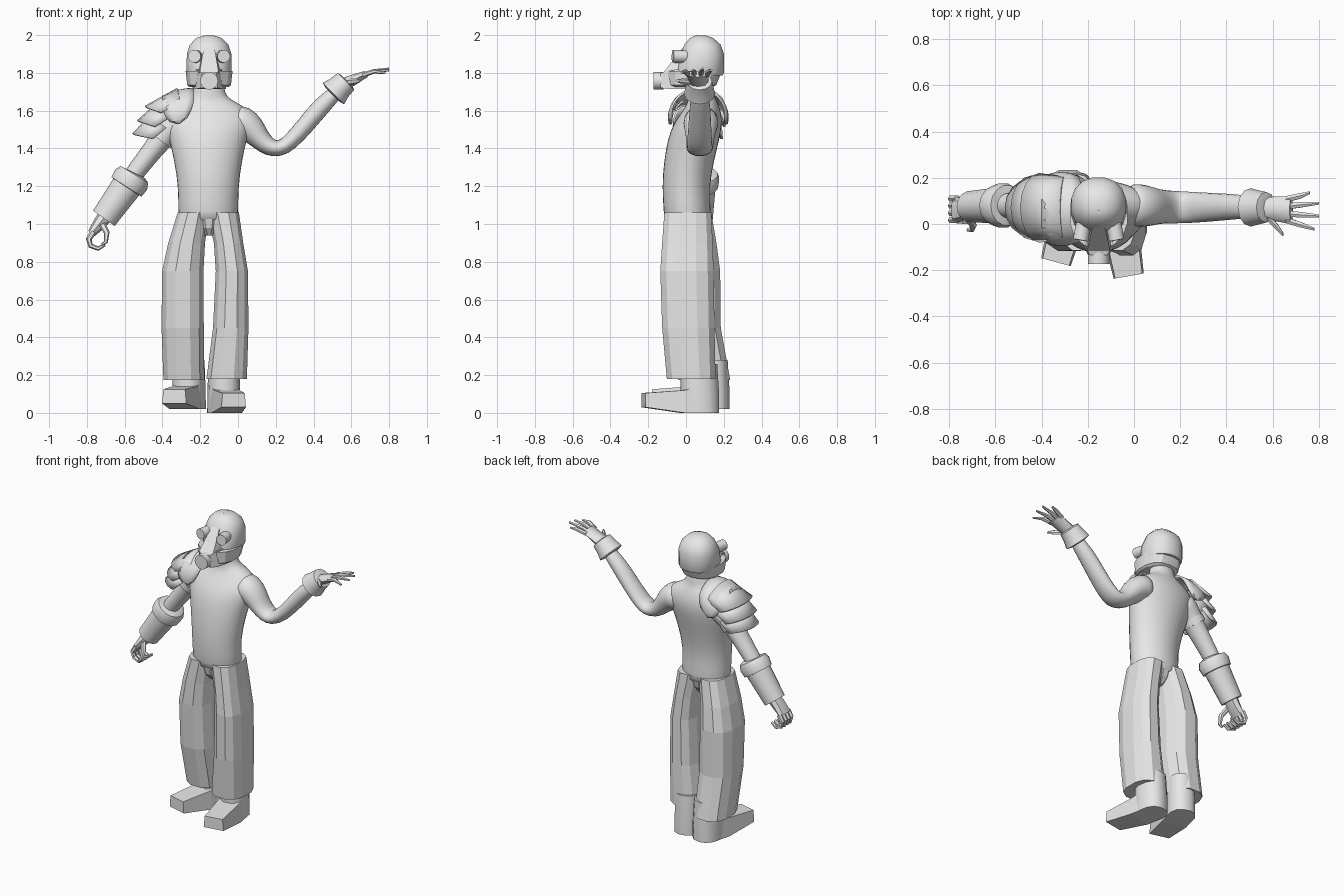
import bpy, bmesh, math
from mathutils import Vector, Matrix

grey = bpy.data.materials.new("plain grey")
grey.diffuse_color = (0.8, 0.8, 0.8, 1)


def finish(name, bm, smooth=40, subsurf=0, thick=0):
    bmesh.ops.recalc_face_normals(bm, faces=bm.faces[:])
    me = bpy.data.meshes.new(name)
    bm.to_mesh(me)
    bm.free()
    me.materials.append(grey)
    ob = bpy.data.objects.new(name, me)
    bpy.context.collection.objects.link(ob)
    if thick:
        m = ob.modifiers.new("thickness", 'SOLIDIFY')
        m.thickness = thick
        m.offset = 0
    if subsurf:
        ob.modifiers.new("smooth", 'SUBSURF').levels = subsurf
        ob.modifiers["smooth"].render_levels = subsurf
    if smooth:
        bpy.ops.object.select_all(action='DESELECT')
        ob.select_set(True)
        bpy.context.view_layer.objects.active = ob
        bpy.ops.object.shade_smooth_by_angle(angle=math.radians(smooth))
    return ob


def skin(bm, rings, closed=True, caps=True):
    vs = [[bm.verts.new(p) for p in r] for r in rings]
    n = len(rings[0])
    for a, b in zip(vs, vs[1:]):
        for i in range(n if closed else n - 1):
            j = (i + 1) % n
            bm.faces.new((a[i], a[j], b[j], b[i]))
    if caps:
        bm.faces.new(vs[0])
        bm.faces.new(vs[-1])


def power(v, e):
    return math.copysign(abs(v) ** e, v)


def loft(name, rows, n=16, e=1.0, **kw):
    """Stack of level sections: (z, x0, x1, y0, y1)."""
    bm = bmesh.new()
    rings = []
    for z, x0, x1, y0, y1 in rows:
        ring = []
        for i in range(n):
            a = math.tau * (i + 0.5) / n
            ring.append(((x0 + x1) / 2 + (x1 - x0) / 2 * power(math.cos(a), e),
                         (y0 + y1) / 2 + (y1 - y0) / 2 * power(math.sin(a), e), z))
        rings.append(ring)
    skin(bm, rings)
    return finish(name, bm, **kw)


def tube(name, pts, n=10, **kw):
    """Limb along x/z: points are (x, y, z, radius, radius in y)."""
    bm = bmesh.new()
    rings = []
    for k, (x, y, z, r, ry) in enumerate(pts):
        p, q = pts[max(k - 1, 0)], pts[min(k + 1, len(pts) - 1)]
        t = Vector((q[0] - p[0], 0, q[2] - p[2])).normalized()
        side = Vector((-t.z, 0, t.x))
        rings.append([Vector((x, y, z)) + side * r * math.cos(a) + Vector((0, ry * math.sin(a), 0))
                      for a in (math.tau * i / n for i in range(n))])
    skin(bm, rings)
    return finish(name, bm, **kw)


def disc(name, a, b, r, n=14):
    a, b = Vector(a), Vector(b)
    bm = bmesh.new()
    bmesh.ops.create_cone(bm, cap_ends=True, segments=n, radius1=r, radius2=r, depth=(b - a).length)
    rot = (b - a).to_track_quat('Z', 'Y').to_matrix().to_4x4()
    bm.transform(Matrix.Translation((a + b) / 2) @ rot)
    return finish(name, bm)


# bare torso and neck
loft("torso", [
    (1.00, -.315, .0, -.115, .135), (1.05, -.32, .005, -.12, .135), (1.20, -.32, .005, -.13, .125),
    (1.33, -.34, .025, -.12, .15), (1.45, -.37, .05, -.10, .18), (1.53, -.39, .08, -.07, .195),
    (1.585, -.385, .075, -.03, .19), (1.63, -.33, .025, .0, .175), (1.66, -.265, -.04, .01, .16),
    (1.69, -.235, -.07, .01, .148), (1.78, -.23, -.075, .01, .145)], subsurf=1, smooth=60)

# trousers
loft("right_trouser_leg", [
    (.175, -.398, -.175, -.045, .238), (.45, -.408, -.178, -.10, .188), (.75, -.405, -.18, -.12, .185),
    (.90, -.372, -.172, -.12, .165), (1.06, -.322, -.15, -.118, .137)], n=12, e=.8, smooth=0)
loft("left_trouser_leg", [
    (.18, -.17, .05, -.105, .16), (.45, -.135, .058, -.13, .155), (.75, -.12, .055, -.14, .15),
    (.90, -.13, .03, -.13, .145), (1.06, -.165, .007, -.118, .137)], n=12, e=.8, smooth=0)
loft("crotch", [(.94, -.185, -.12, -.07, .08), (.98, -.22, -.09, -.1, .11),
                (1.06, -.25, -.06, -.118, .134)], n=12, smooth=0)

# boots: round shaft and wedge toe, turned outwards
for name, x, y, z, turn in (("right_boot", -.26, .125, .02, -15), ("left_boot", -.075, .07, 0, 10)):
    shaft = loft(name + "_shaft", [(0, -.085, .085, -.09, .105), (.1, -.085, .085, -.1, .105),
                                   (.26, -.08, .08, -.1, .095)], n=12, e=.85)
    bm = bmesh.new()
    skin(bm, [[(-w, v, lo), (w, v, lo), (w * k, v, hi), (-w * k, v, hi)] for v, w, lo, hi, k in
              ((.03, .08, 0, .15, .9), (-.09, .082, .0, .12, .85), (-.3, .066, .03, .105, .9))])
    toe = finish(name + "_toe", bm, smooth=0)
    for ob in (shaft, toe):
        ob.matrix_world = Matrix.Translation((x, y, z)) @ Matrix.Rotation(math.radians(turn), 4, 'Z')

# raised left arm with cuff and open hand
tube("left_arm", [
    (-.04, .08, 1.55, .09, .10), (.03, .08, 1.54, .095, .10), (.075, .077, 1.50, .08, .09),
    (.115, .075, 1.45, .06, .078), (.165, .073, 1.405, .053, .075), (.22, .072, 1.395, .046, .073),
    (.275, .072, 1.43, .047, .07), (.36, .073, 1.525, .05, .064), (.44, .075, 1.625, .054, .058),
    (.56, .072, 1.735, .036, .045)], subsurf=1, smooth=60)
tube("left_cuff", [(.50, .072, 1.685, .05, .06), (.505, .072, 1.69, .08, .083), (.535, .072, 1.72, .068, .075),
                   (.572, .072, 1.755, .062, .066), (.576, .072, 1.759, .04, .045)], n=12)
tube("left_palm", [(.54, .07, 1.73, .034, .04), (.60, .066, 1.758, .03, .052),
                   (.68, .06, 1.795, .018, .06)], n=8)
for i, (y0, x1, y1, z1) in enumerate(((.108, .76, .135, 1.815), (.076, .8, .09, 1.822),
                                     (.045, .8, .035, 1.815), (.016, .78, -.022, 1.80))):
    tube(f"left_finger_{i + 1}", [(.66, y0, 1.788, .013, .015), (.72, (y0 + y1) / 2, 1.808, .012, .014),
                                  (x1, y1, z1, .006, .007)], n=6)
tube("left_thumb", [(.58, .03, 1.75, .018, .022), (.62, -.015, 1.755, .016, .018),
                    (.645, -.045, 1.758, .008, .01)], n=6)

# lowered right arm with gauntlet and curled hand
tube("right_arm", [(-.27, .08, 1.56, .09, .10), (-.34, .08, 1.53, .085, .095), (-.41, .08, 1.445, .062, .07),
                   (-.50, .08, 1.33, .055, .06), (-.57, .08, 1.24, .052, .055),
                   (-.71, .075, 1.03, .04, .045)], subsurf=1, smooth=60)
tube("right_arm_strap", [(-.385, .08, 1.478, .07, .08), (-.412, .08, 1.443, .068, .078)], n=14)
tube("right_gauntlet_ring", [(-.545, .08, 1.268, .06, .065), (-.548, .08, 1.262, .085, .088),
                             (-.565, .08, 1.236, .1, .098), (-.59, .08, 1.197, .095, .09),
                             (-.592, .08, 1.194, .06, .065)], n=14)
tube("right_gauntlet", [(-.575, .08, 1.22, .083, .08), (-.71, .075, 1.03, .07, .068)], n=14)
tube("right_palm", [(-.70, .075, 1.045, .04, .045), (-.735, .065, 1.0, .035, .05),
                    (-.775, .06, .95, .022, .055)], n=8)
for i in range(4):
    y = .11 - .031 * i
    tube(f"right_finger_{i + 1}", [(-.765, y, .96, .017, .015), (-.79, y, .92, .016, .015),
                                   (-.78, y, .885, .014, .014), (-.74, y - .005, .87, .012, .013),
                                   (-.705, y - .01, .89, .008, .009)], n=6)
tube("right_thumb", [(-.72, .03, 1.0, .018, .02), (-.695, -.005, .955, .016, .017),
                     (-.70, -.025, .905, .011, .012), (-.72, -.025, .89, .007, .008)], n=6)

# shoulder armour: round saddle plate
bm = bmesh.new()
rings = []
for i in range(25):
    u = -1 + i / 12
    t = math.radians(104 * u)
    w = .083 * math.sqrt(max(1 - max(abs(u) - .45, 0) ** 2 / .3026, .002))
    ring = []
    for s in (-1, -.5, 0, .5, 1):
        k = 1 - .08 * s * s
        ring.append((-.315 + w * s, .065 + .155 * k * math.sin(t), 1.565 + .14 * k * math.cos(t) + .25 * w * s))
    rings.append(ring)
skin(bm, rings, closed=False, caps=False)
finish("shoulder_plate", bm, thick=.012)

# overlapping arched plates: inner peak, inner side, outer peak, outer side (x, z), half widths
lames = [((-.32, 1.715), (-.30, 1.63), (-.49, 1.62), (-.41, 1.59), .13, .145),
         ((-.43, 1.635), (-.35, 1.57), (-.53, 1.545), (-.44, 1.515), .128, .135),
         ((-.47, 1.565), (-.38, 1.51), (-.555, 1.475), (-.45, 1.45), .115, .12)]
for k, (ip, isd, op, osd, w0, w1) in enumerate(lames):
    bm = bmesh.new()
    rings = []
    for peak, side, w in ((ip, isd, w0), (op, osd, w1)):
        ring = []
        for i in range(9):
            t = math.radians(-90 + 22.5 * i)
            c = math.cos(t)
            ring.append((side[0] + (peak[0] - side[0]) * c, .07 + w * math.sin(t),
                         side[1] + (peak[1] - side[1]) * c))
        rings.append(ring)
    skin(bm, rings, closed=False, caps=False)
    finish(f"arm_plate_{k + 1}", bm, thick=.012)

# helmet dome, jaw band and snout
X = -.153
loft("helmet", [(1.785, X - .115, X + .115, -.06, .195), (1.80, X - .122, X + .122, -.06, .203),
                (1.90, X - .12, X + .12, -.035, .203), (1.95, X - .103, X + .103, -.01, .185),
                (1.985, X - .068, X + .068, .02, .145), (1.998, X - .025, X + .025, .05, .105)], n=16, e=.9)
loft("jaw_band", [(1.725, X - .105, X + .105, -.085, .14), (1.735, X - .118, X + .118, -.1, .16),
                  (1.81, X - .127, X + .127, -.105, .19)], n=14, e=.85, smooth=25)
bm = bmesh.new()
skin(bm, [[(X - w, y, lo), (X + w, y, lo), (X + w * .85, y, hi), (X - w * .85, y, hi)] for y, w, lo, hi in
          ((0, .09, 1.715, 1.82), (-.09, .068, 1.715, 1.815), (-.135, .045, 1.72, 1.80))])
finish("snout", bm, smooth=0)
# ridge widening down the face
bm = bmesh.new()
skin(bm, [[(X - w, y, z), (X + w, y, z), (X + w * 1.4, y + .09, z - .03), (X - w * 1.4, y + .09, z - .03)]
          for w, y, z in ((.004, .06, 2.0), (.022, .0, 1.955), (.036, -.05, 1.89), (.05, -.118, 1.805))])
finish("face_ridge", bm, smooth=0)
# goggles and breathing filter
for side, s in (("right", -1), ("left", 1)):
    disc(side + "_goggle", (X + s * .06, .03, 1.885), (X + s * .078, -.07, 1.888), .034)
disc("filter", (X, -.12, 1.758), (X, -.172, 1.758), .047, 16)
